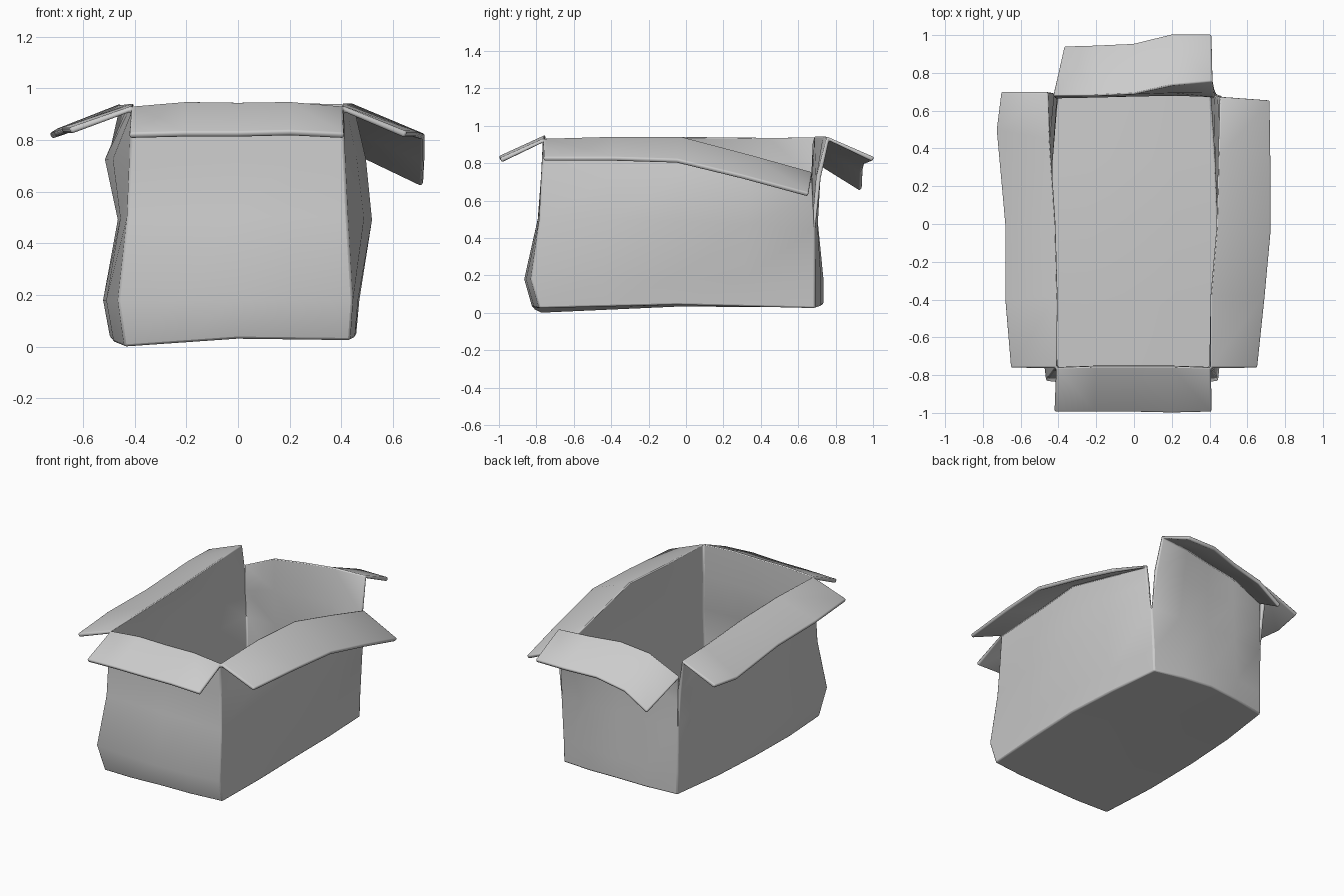
import bpy, bmesh, math
from mathutils import Vector as V

if "Cube" in bpy.data.objects:
    bpy.data.objects.remove(bpy.data.objects["Cube"])

N = 5            # points along every wall
bm = bmesh.new()


def grid(rows):
    """Skin a list of point rows with quads."""
    vs = [[bm.verts.new(p) for p in r] for r in rows]
    for a, b in zip(vs, vs[1:]):
        for i in range(len(a) - 1):
            bm.faces.new((a[i], a[i + 1], b[i + 1], b[i]))


def wall(left, right, out, bulge, hinge, outer):
    """Wall between two corner profiles, bulging along 'out' and bent to its hinge
    line, plus its flap. Returns the bottom edge for the floor."""
    left, right = [V(p) for p in left], [V(p) for p in right]
    hinge = [V(p) for p in hinge]
    rows = []
    for k, w in enumerate((0, 0, 0.15, 0.55, 1)):
        row = []
        for i in range(N):
            t = i / (N - 1)
            swell = math.sin(math.pi * t)
            p = left[k].lerp(right[k], t)
            p += w * (hinge[i] - left[-1].lerp(right[-1], t))
            p += V(out) * bulge[k] * swell
            if k == 0:
                p.z += 0.018 * swell ** 2
            row.append(p)
        rows.append(row)
    grid(rows + [outer])
    return rows[0]


# Corner profiles, bottom to top; the back corners are torn open near the top
FL = [(-.44, -.78, 0), (-.465, -.83, .18), (-.43, -.78, .5), (-.42, -.775, .72), (-.415, -.765, .91)]
FR = [(.435, -.785, .025), (.445, -.83, .18), (.425, -.785, .5), (.415, -.775, .72), (.41, -.765, .91)]
BL = [(-.42, .69, .03), (-.42, .69, .18), (-.425, .69, .48)]
BR = [(.42, .69, .025), (.425, .69, .18), (.44, .69, .45)]
BL_side = BL + [(-.445, .695, .72), (-.47, .70, .92)]
BL_back = BL + [(-.42, .69, .66), (-.42, .69, .80)]
BR_side = BR + [(.465, .68, .62), (.47, .67, .735)]
BR_back = BR + [(.425, .72, .72), (.415, .765, .92)]

# Front wall and flap
front = wall(FL, FR, (0, -1, 0), (.04, .035, .01, 0, 0),
             [FL[-1], (-.2, -.765, .93), (0, -.765, .927), (.2, -.765, .93), FR[-1]],
             [(-.42, -.985, .805), (-.21, -.985, .81), (0, -.985, .81), (.2, -.99, .815), (.41, -.985, .805)])
# Right wall and drooping flap
right = wall(FR, BR_side, (1, 0, 0), (.03, .035, .085, .05, 0),
             [FR[-1], (.42, -.38, .925), (.45, -.03, .925), (.46, .35, .825), BR_side[-1]],
             [(.645, -.76, .81), (.685, -.38, .81), (.715, -.05, .80), (.715, .3, .715), (.71, .65, .62)])
# Back wall and flap
back = wall(BR_back, BL_back, (0, 1, 0), (.045, .045, .02, .01, 0),
            [BR_back[-1], (.2, .745, .925), (0, .70, .925), (-.2, .69, .90), BL_back[-1]],
            [(.41, .995, .81), (.2, .995, .81), (0, .945, .79), (-.2, .935, .75), (-.36, .93, .65)])
# Left wall and flap
left = wall(BL_side, FL, (-1, 0, 0), (.065, .08, .04, .09, 0),
            [BL_side[-1], (-.46, .45, .92), (-.43, 0, .925), (-.42, -.38, .925), FL[-1]],
            [(-.695, .70, .82), (-.72, .5, .805), (-.675, 0, .82), (-.675, -.4, .825), (-.645, -.76, .825)])

# Floor: patch blended from the four bottom edges
back, right = back[::-1], right[::-1]
rows = []
for j in range(N):
    v = j / (N - 1)
    row = []
    for i in range(N):
        u = i / (N - 1)
        corners = back[0].lerp(back[-1], u).lerp(front[0].lerp(front[-1], u), v)
        row.append(back[i].lerp(front[i], v) + left[j].lerp(right[j], u) - corners)
    rows.append(row)
grid(rows)

# Weld the panels into one shell
bmesh.ops.remove_doubles(bm, verts=bm.verts, dist=0.0005)
me = bpy.data.meshes.new("open_box")
bm.to_mesh(me)
bm.free()
box = bpy.data.objects.new("open_box", me)
bpy.context.collection.objects.link(box)

# Card thickness and softened edges
s = box.modifiers.new("card", 'SOLIDIFY')
s.thickness = 0.025
s.offset = -1
s.use_quality_normals = True
b = box.modifiers.new("soft_edges", 'BEVEL')
b.width = 0.009
b.segments = 2
b.limit_method = 'ANGLE'
b.angle_limit = math.radians(50)
b.use_clamp_overlap = False

bpy.context.view_layer.objects.active = box
box.select_set(True)
bpy.ops.object.shade_smooth_by_angle(angle=math.radians(50))
